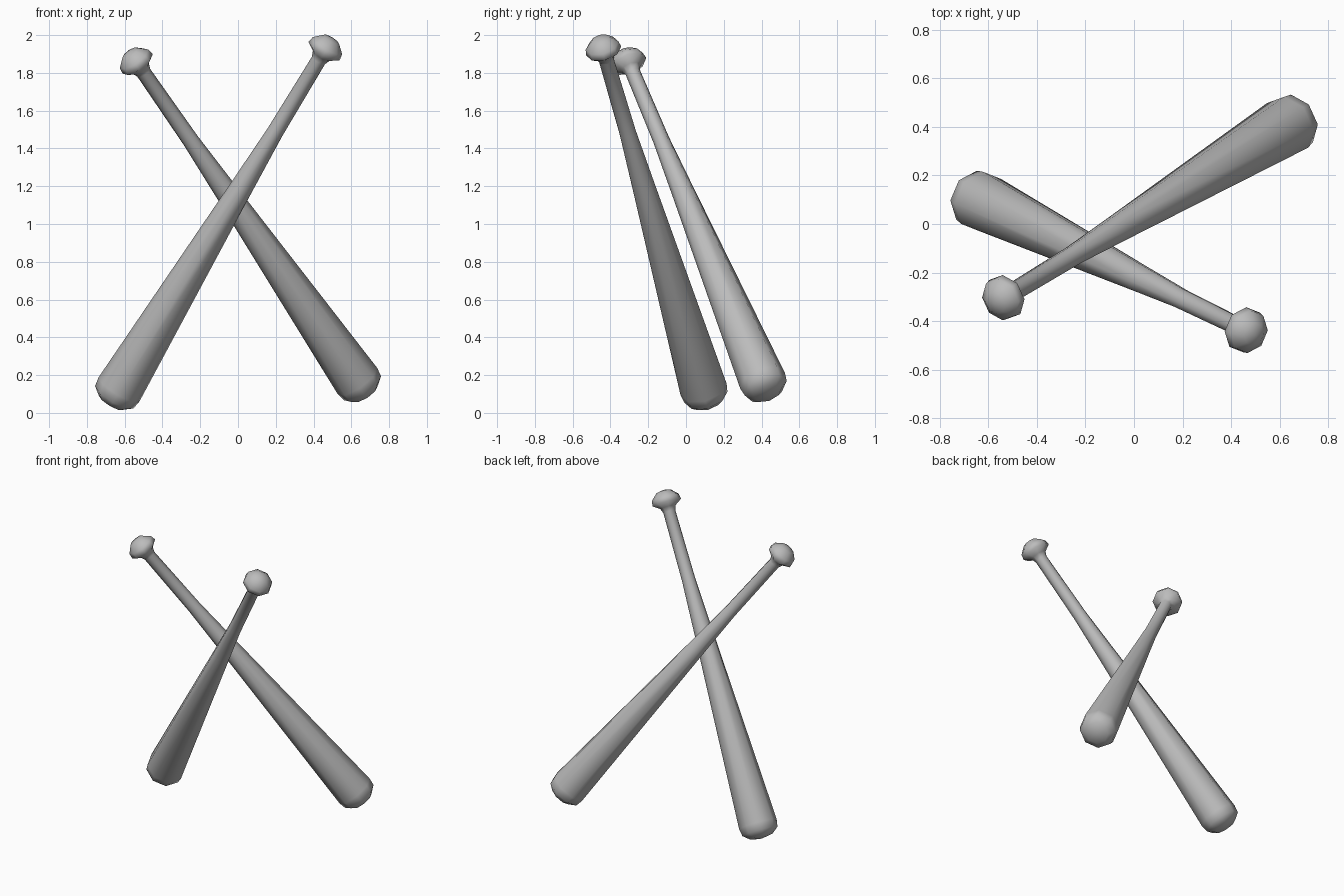
import bpy, bmesh, math
from mathutils import Vector

cube = bpy.data.objects.get("Cube")
if cube:
    bpy.data.objects.remove(cube, do_unlink=True)

grey = bpy.data.materials.new("plain grey")
grey.use_nodes = True
colour = (0.5, 0.5, 0.5, 1)
grey.diffuse_color = colour
grey.node_tree.nodes["Principled BSDF"].inputs["Base Color"].default_value = colour

SIDES = 8
# Distance from the barrel end along the axis, and radius there
PROFILE = [(0.005, 0.075), (0.04, 0.118), (0.09, 0.126), (1.39, 0.060),
           (1.73, 0.044), (2.19, 0.040), (2.22, 0.052), (2.25, 0.096),
           (2.285, 0.090), (2.325, 0.048)]
TIPS = (-0.008, 2.335)


def make_bat(name, barrel_end, knob):
    """Turned bat: rings along the axis, closed with a fan at each end."""
    bm = bmesh.new()
    rings = []
    for z, r in PROFILE:
        rings.append([bm.verts.new((r * math.cos(a), r * math.sin(a), z))
                      for a in (math.tau * i / SIDES for i in range(SIDES))])
    bottom, top = (bm.verts.new((0, 0, z)) for z in TIPS)
    for i in range(SIDES):
        j = (i + 1) % SIDES
        for low, high in zip(rings, rings[1:]):
            bm.faces.new((low[i], low[j], high[j], high[i]))
        bm.faces.new((bottom, rings[0][j], rings[0][i]))
        bm.faces.new((top, rings[-1][i], rings[-1][j]))
    for face in bm.faces:
        face.smooth = True
    mesh = bpy.data.meshes.new(name)
    bm.to_mesh(mesh)
    bm.free()
    mesh.materials.append(grey)
    bat = bpy.data.objects.new(name, mesh)
    bpy.context.collection.objects.link(bat)
    # Lean the bat from its barrel end towards its knob
    axis = Vector(knob) - Vector(barrel_end)
    bat.rotation_mode = 'QUATERNION'
    bat.rotation_quaternion = Vector((0, 0, 1)).rotation_difference(axis)
    bat.location = barrel_end


# Two crossed bats, barrels down and knobs up
make_bat("front_bat", (-0.675, 0.115, 0.05), (0.465, -0.44, 1.93))
make_bat("back_bat", (0.68, 0.435, 0.10), (-0.547, -0.31, 1.87))
